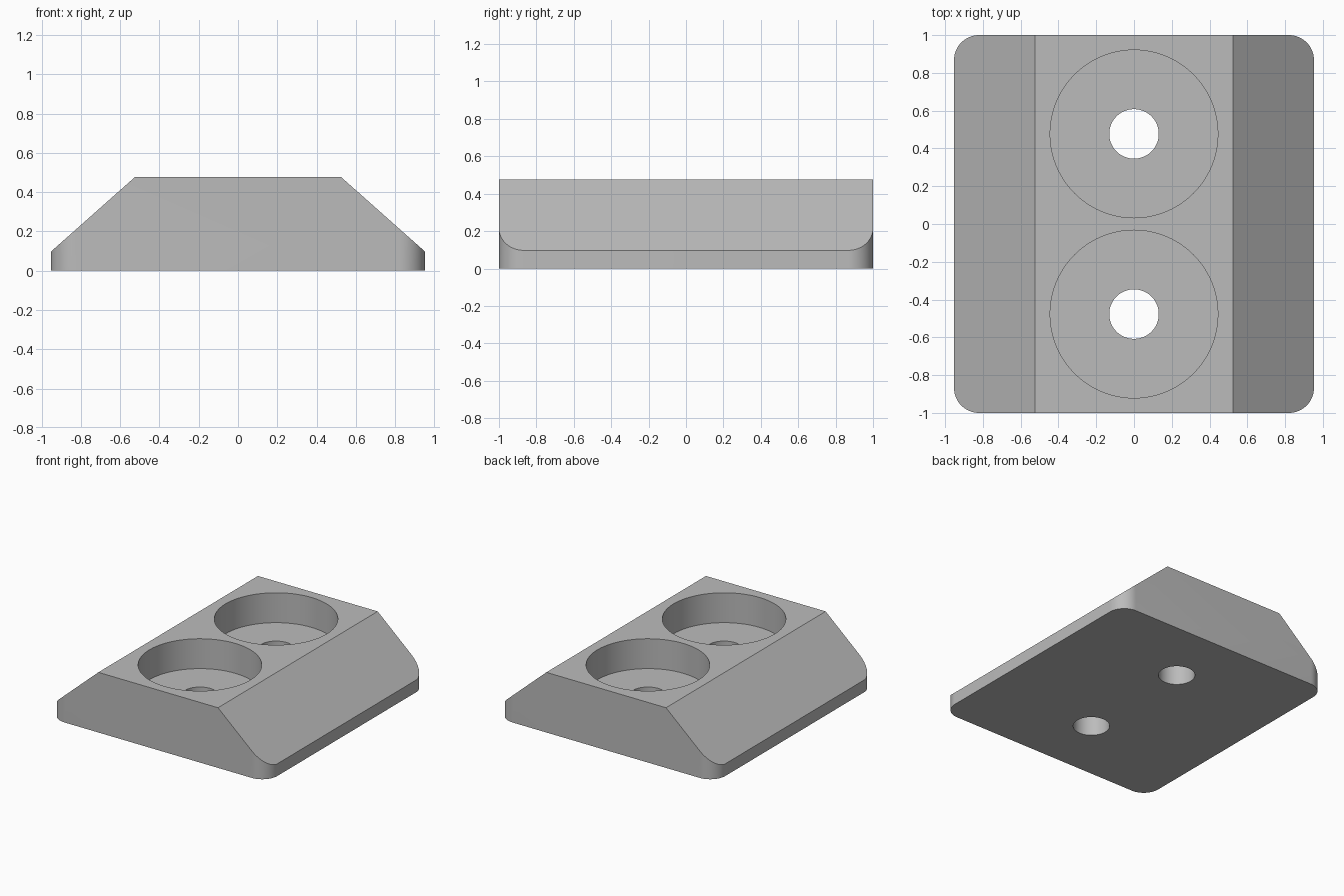
import bpy, bmesh
from mathutils import Matrix, Vector

cube = bpy.data.objects.get("Cube")
if cube:
    bpy.data.objects.remove(cube, do_unlink=True)

HALF_X, HALF_Y, HEIGHT = 0.953, 1.0, 0.477
TOP_X, RIM_Z, CORNER = 0.525, 0.097, 0.133
FLOOR_Z, POCKET_R, HOLE_R, HOLE_Y = 0.24, 0.444, 0.131, 0.477

grey = bpy.data.materials.new("grey")
grey.use_nodes = True
colour = (0.5, 0.5, 0.5, 1)
grey.diffuse_color = colour
grey.node_tree.nodes["Principled BSDF"].inputs["Base Color"].default_value = colour


def make_object(name, bm):
    bmesh.ops.recalc_face_normals(bm, faces=bm.faces)
    mesh = bpy.data.meshes.new(name)
    bm.to_mesh(mesh)
    bm.free()
    mesh.materials.append(grey)
    obj = bpy.data.objects.new(name, mesh)
    bpy.context.collection.objects.link(obj)
    return obj


def cutter(name, radius, y, z0, z1):
    bm = bmesh.new()
    bmesh.ops.create_cone(bm, cap_ends=True, segments=96, radius1=radius, radius2=radius,
                          depth=z1 - z0, matrix=Matrix.Translation((0, y, (z0 + z1) / 2)))
    obj = make_object(name, bm)
    obj.hide_render = True
    return obj


# Block with rounded vertical corners
bm = bmesh.new()
bmesh.ops.create_cube(bm, size=1, matrix=Matrix.Translation((0, 0, HEIGHT / 2))
                      @ Matrix.Diagonal((2 * HALF_X, 2 * HALF_Y, HEIGHT, 1)))
uprights = [e for e in bm.edges if abs(e.verts[0].co.z - e.verts[1].co.z) > 0.1]
bmesh.ops.bevel(bm, geom=uprights, offset=CORNER, segments=16, profile=0.5, affect='EDGES')

# Sloped left and right sides
for side in (-1, 1):
    normal = Vector((side * (HEIGHT - RIM_Z), 0, HALF_X - TOP_X))
    bmesh.ops.bisect_plane(bm, geom=bm.verts[:] + bm.edges[:] + bm.faces[:],
                           plane_co=(side * TOP_X, 0, HEIGHT), plane_no=normal,
                           clear_outer=True)
    bmesh.ops.holes_fill(bm, edges=[e for e in bm.edges if e.is_boundary])
body = make_object("holder_block", bm)

# Round pockets with through holes
cutters = []
for label, y in (("front", -HOLE_Y), ("back", HOLE_Y)):
    cutters.append(cutter(label + "_pocket_cutter", POCKET_R, y, FLOOR_Z, HEIGHT + 0.2))
    cutters.append(cutter(label + "_hole_cutter", HOLE_R, y, -0.2, FLOOR_Z + 0.1))

bpy.ops.object.select_all(action='DESELECT')
body.select_set(True)
bpy.context.view_layer.objects.active = body
for c in cutters:
    mod = body.modifiers.new(c.name, 'BOOLEAN')
    mod.operation = 'DIFFERENCE'
    mod.solver = 'EXACT'
    mod.object = c
    bpy.ops.object.modifier_apply(modifier=mod.name)
    bpy.data.objects.remove(c, do_unlink=True)

# Smooth curved walls, sharp edges elsewhere
bpy.ops.object.shade_smooth_by_angle(angle=0.5)
